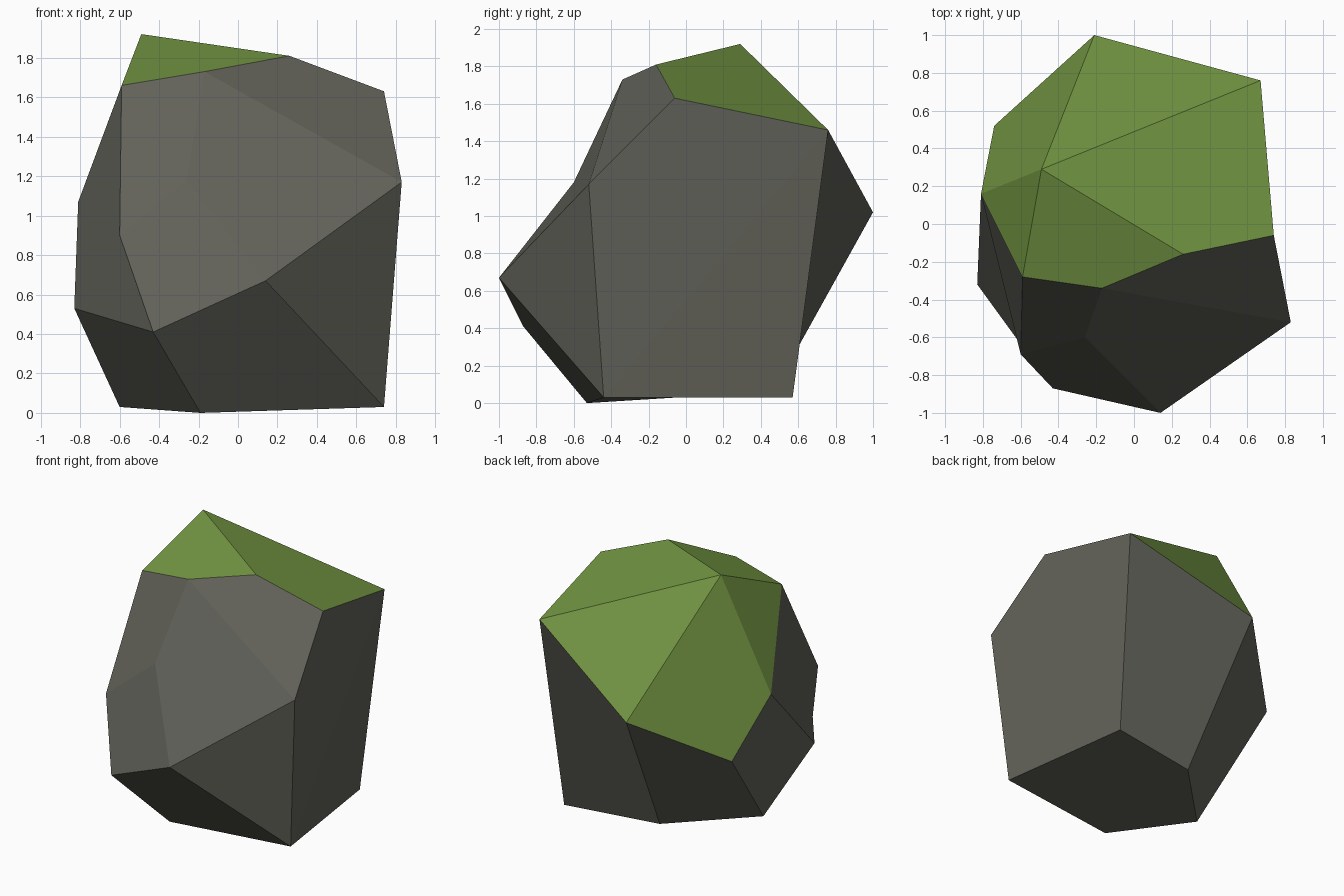
import bpy, bmesh

if "Cube" in bpy.data.objects:
    bpy.data.objects.remove(bpy.data.objects["Cube"])

# Corner points of the irregular boulder, from the mossy crown down to the base
corners = {
    "A": (-.49, .29, 1.92), "B": (.26, -.16, 1.81), "C": (-.17, -.34, 1.73),
    "D": (.74, -.06, 1.63), "E": (.67, .76, 1.46), "F": (-.21, 1.0, 1.02),
    "L": (-.59, -.28, 1.66), "N": (-.81, .16, 1.07), "O": (-.74, .52, .69),
    "G": (.83, -.52, 1.17), "H": (.14, -1.0, .67), "I": (-.43, -.87, .41),
    "J": (-.60, -.69, .90), "K": (-.26, -.60, 1.18), "M": (-.83, -.32, .53),
    "P": (.74, -.44, .03), "Q": (-.19, -.53, 0), "R": (-.60, -.05, .03),
    "S": (.60, .57, .03), "U": (-.10, .45, .03),
}
# Facets as corner loops: mossy top, then bare stone sides and base
moss_facets = "AFON AEF ABDE ANL ALCB".split()
stone_facets = ("LCKJ JKHI KHGC CBDG HGP IHPQ PEDG PSE ESUF FORU ONMR MIQR "
                "LJIMN QPSUR").split()


def material(name, color):
    mat = bpy.data.materials.new(name)
    mat.diffuse_color = (*color, 1)
    mat.use_nodes = True
    mat.node_tree.nodes["Principled BSDF"].inputs["Base Color"].default_value = mat.diffuse_color
    return mat


# Flat-faceted boulder
bm = bmesh.new()
verts = {key: bm.verts.new(co) for key, co in corners.items()}
for slot, facets in enumerate((stone_facets, moss_facets)):
    for loop in facets:
        face = bm.faces.new([verts[key] for key in loop])
        face.material_index = slot
bmesh.ops.recalc_face_normals(bm, faces=bm.faces[:])

mesh = bpy.data.meshes.new("mossy_rock")
bm.to_mesh(mesh)
bm.free()
mesh.materials.append(material("stone", (.12, .12, .10)))
mesh.materials.append(material("moss", (.17, .30, .055)))
rock = bpy.data.objects.new("mossy_rock", mesh)
bpy.context.collection.objects.link(rock)
